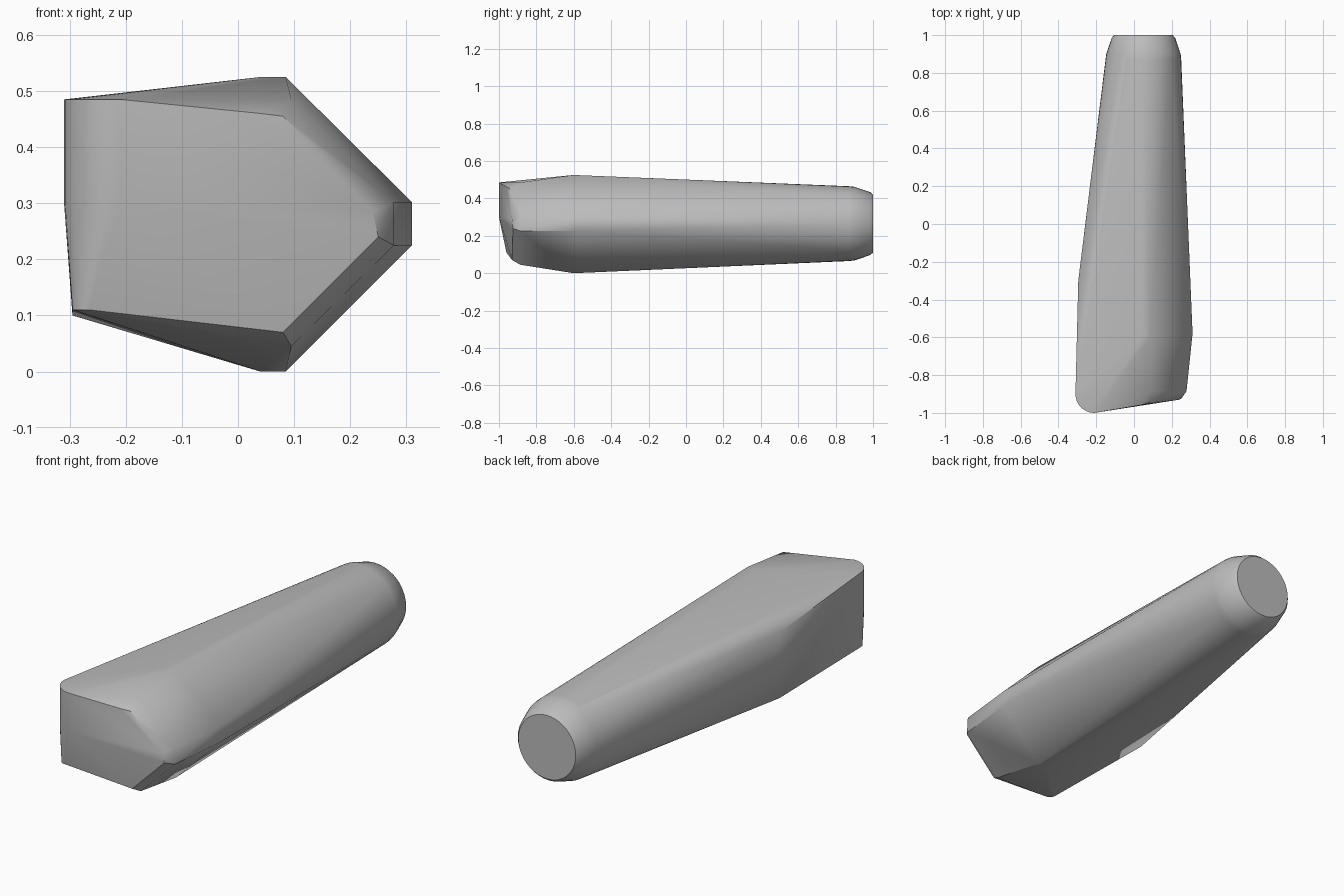
import bpy, bmesh
from math import sin, cos, pi, radians

if "Cube" in bpy.data.objects:
    bpy.data.objects.remove(bpy.data.objects["Cube"])

grey = bpy.data.materials.new("plain_grey")
grey.use_nodes = True
colour = (0.5, 0.5, 0.5, 1)
grey.diffuse_color = colour
grey.node_tree.nodes["Principled BSDF"].inputs["Base Color"].default_value = colour

points = []

# Round back end: rings as (y, radius)
SIDES = 40
for y, r in [(0.87, 0.2), (0.9, 0.197), (0.985, 0.168), (1.0, 0.155)]:
    for i in range(SIDES):
        a = 2 * pi * i / SIDES
        points.append((0.05 + r * cos(a), y, 0.265 + r * sin(a)))

# Rounded front corner: upright column, tapering to a small arc below
for i in range(9):
    a = pi + pi / 2 * i / 8
    for z in (0.3, 0.485):
        points.append((-0.21 + 0.1 * cos(a), -0.9 + 0.1 * sin(a), z))
    points.append((-0.265 + 0.03 * cos(a), -0.93 + 0.03 * sin(a), 0.11))

# Widest section
points += [(x, -0.6, z) for x in (0.04, 0.085) for z in (0.0, 0.525)]
points += [(0.31, -0.58, z) for z in (0.225, 0.302)]

# Flat side, where it starts to narrow
points += [(-0.295, -0.3, z) for z in (0.1, 0.42)]

# Front rim and the bevelled front face
points += [(0.095, -0.885, z) for z in (0.045, 0.485)]
points += [(0.278, -0.885, z) for z in (0.225, 0.302)]
points += [(0.04, -0.958, 0.46), (0.08, -0.945, 0.455), (0.12, -0.942, 0.415),
           (0.24, -0.93, 0.285), (0.25, -0.925, 0.24), (0.08, -0.93, 0.07)]

# Wrap the sections in one tight skin
bm = bmesh.new()
for p in points:
    bm.verts.new(p)
hull = bmesh.ops.convex_hull(bm, input=bm.verts[:])
loose = {g for g in hull["geom_interior"] + hull["geom_unused"]
         if isinstance(g, bmesh.types.BMVert)}
bmesh.ops.delete(bm, geom=list(loose), context="VERTS")
bmesh.ops.dissolve_limit(bm, angle_limit=radians(0.5), verts=bm.verts[:], edges=bm.edges[:])
bmesh.ops.recalc_face_normals(bm, faces=bm.faces[:])

mesh = bpy.data.meshes.new("tapered_body")
bm.to_mesh(mesh)
bm.free()
mesh.materials.append(grey)
body = bpy.data.objects.new("tapered_body", mesh)
bpy.context.collection.objects.link(body)

bpy.ops.object.select_all(action="DESELECT")
body.select_set(True)
bpy.context.view_layer.objects.active = body
bpy.ops.object.shade_smooth_by_angle(angle=radians(30))
